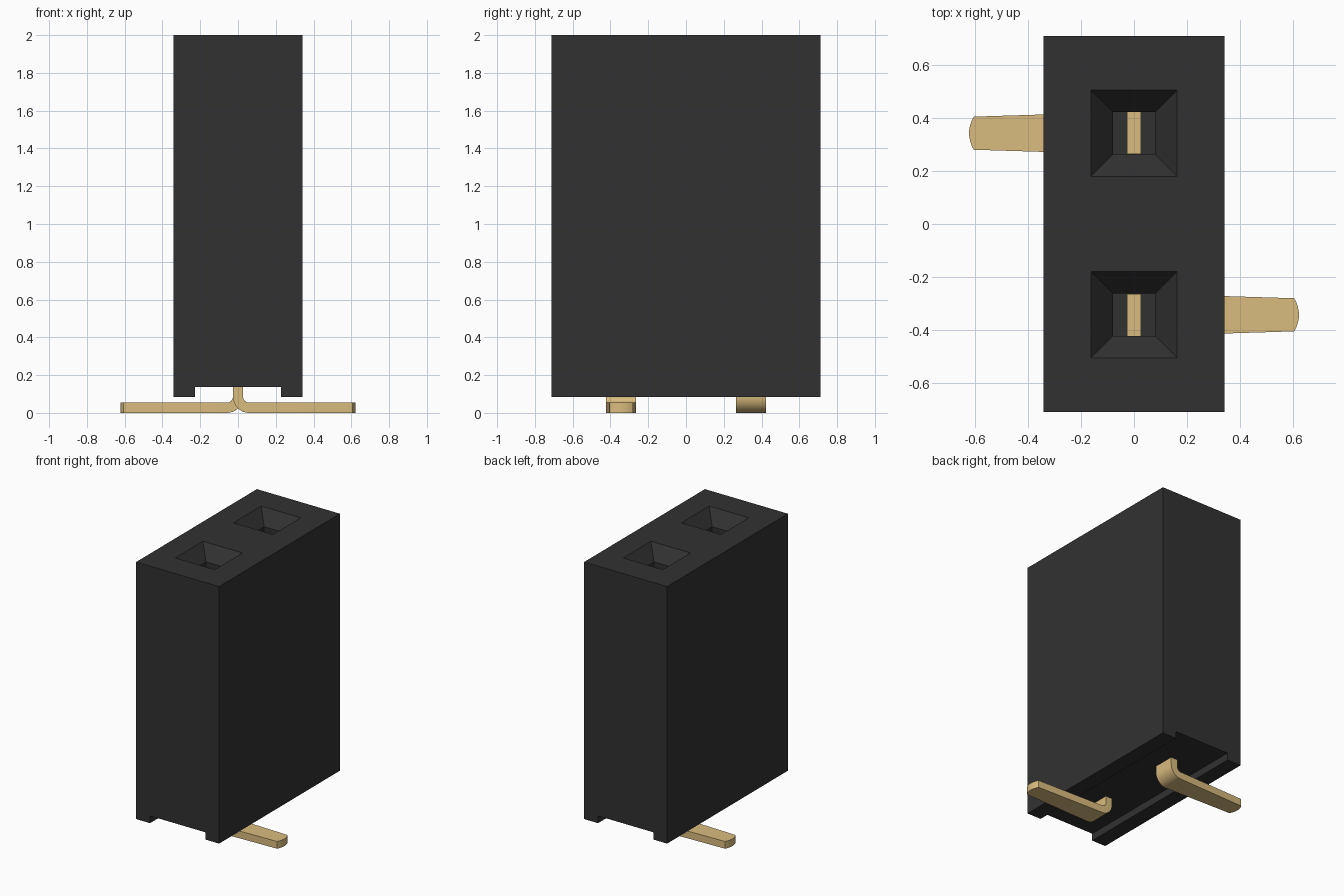
import bpy, bmesh, math

if "Cube" in bpy.data.objects:
    bpy.data.objects.remove(bpy.data.objects["Cube"], do_unlink=True)


def material(name, rgb):
    m = bpy.data.materials.new(name)
    m.use_nodes = True
    m.diffuse_color = (*rgb, 1)
    bsdf = next(n for n in m.node_tree.nodes if n.type == 'BSDF_PRINCIPLED')
    bsdf.inputs["Base Color"].default_value = (*rgb, 1)
    return m


BLACK = material("black plastic", (0.031, 0.031, 0.031))
GOLD = material("gold metal", (0.70, 0.50, 0.21))


def loft(bm, loops):
    """Skin a list of equal-length closed loops and cap both ends."""
    rings = [[bm.verts.new(p) for p in loop] for loop in loops]
    n = len(rings[0])
    for a, b in zip(rings, rings[1:]):
        for i in range(n):
            j = (i + 1) % n
            bm.faces.new((a[i], a[j], b[j], b[i]))
    bm.faces.new(rings[0])
    bm.faces.new(rings[-1])


def finish(name, bm, mat):
    bmesh.ops.recalc_face_normals(bm, faces=bm.faces[:])
    me = bpy.data.meshes.new(name)
    bm.to_mesh(me)
    bm.free()
    me.materials.append(mat)
    ob = bpy.data.objects.new(name, me)
    bpy.context.collection.objects.link(ob)
    return ob


def select_only(ob):
    bpy.ops.object.select_all(action='DESELECT')
    bpy.context.view_layer.objects.active = ob
    ob.select_set(True)


HX, HY, TOP = 0.342, 0.711, 2.0
PITCH = 0.343          # distance of each socket from the middle
FLOOR = 0.75           # bottom of the socket shafts

# Housing: channelled profile extruded front to back
profile = [(-HX, 0.084), (-0.228, 0.084), (-0.228, 0.138), (0.228, 0.138),
           (0.228, 0.084), (HX, 0.084), (HX, TOP), (-HX, TOP)]
bm = bmesh.new()
loft(bm, [[(x, y, z) for x, z in profile] for y in (-HY, HY)])
housing = finish("housing", bm, BLACK)


# Socket openings: funnel above a straight square shaft
def square(h, cy, z):
    return [(-h, cy - h, z), (h, cy - h, z), (h, cy + h, z), (-h, cy + h, z)]


bm = bmesh.new()
for cy in (-PITCH, PITCH):
    loft(bm, [square(0.08, cy, FLOOR), square(0.08, cy, TOP - 0.1),
              square(0.163, cy, TOP), square(0.163, cy, TOP + 0.1)])
cutter = finish("socket_cutter", bm, BLACK)
cutter.hide_render = True
cut = housing.modifiers.new("sockets", 'BOOLEAN')
cut.operation = 'DIFFERENCE'
cut.solver = 'EXACT'
cut.object = cutter
select_only(housing)
bpy.ops.object.modifier_apply(modifier=cut.name)
bpy.data.objects.remove(cutter, do_unlink=True)


# Contact: flat strip with an upright stem, a bend and a tapered, rounded foot
def contact(name, cy, turn):
    t, ri = 0.027, 0.032                     # half thickness, inner bend radius
    cx, cz, rm = t + ri, 2 * t + ri, t + ri  # bend centre and middle radius
    # each station: x, z, normal x, normal z, half width
    stations = [(0, FLOOR + 0.2, 1, 0, 0.0795)]
    for i in range(9):
        a = i / 8 * math.pi / 2
        nx, nz = math.cos(a), math.sin(a)
        stations.append((cx - rm * nx, cz - rm * nz, nx, nz, 0.0795))
    for x, w in ((0.605, 0.0625), (0.613, 0.048), (0.619, 0.030), (0.623, 0.010)):
        stations.append((x, t, 0, 1, w))
    bm = bmesh.new()
    loft(bm, [[(x + nx * s * t, v * w, z + nz * s * t)
               for s, v in ((-1, -1), (-1, 1), (1, 1), (1, -1))]
              for x, z, nx, nz, w in stations])
    ob = finish(name, bm, GOLD)
    ob.location.y = cy
    ob.rotation_euler.z = turn
    select_only(ob)
    bpy.ops.object.shade_smooth_by_angle(angle=math.radians(20))


contact("front_contact", -PITCH, 0)
contact("back_contact", PITCH, math.pi)
